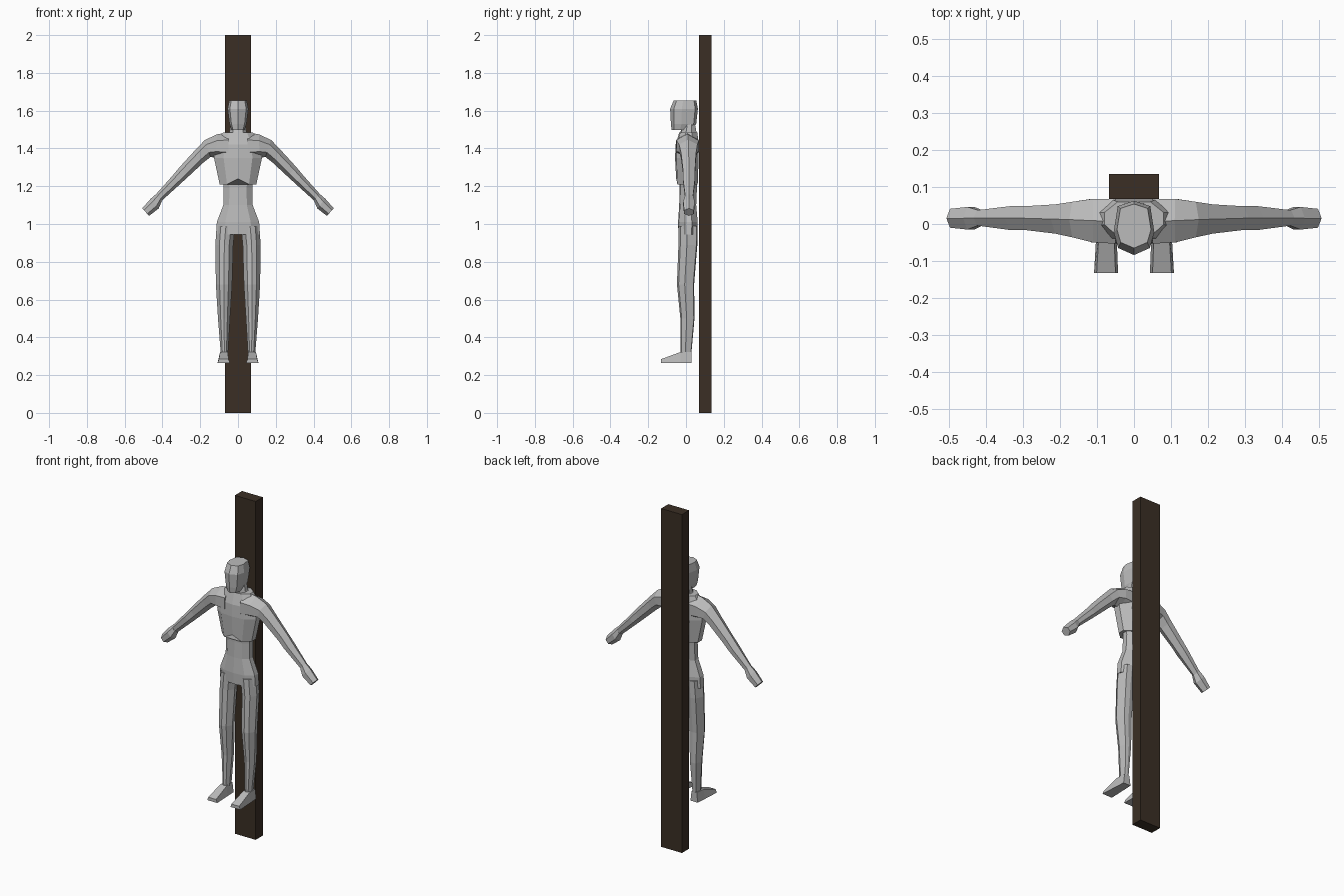
import bpy, bmesh

if "Cube" in bpy.data.objects:
    bpy.data.objects.remove(bpy.data.objects["Cube"])


def material(name, rgb):
    m = bpy.data.materials.new(name)
    m.diffuse_color = (*rgb, 1)
    m.use_nodes = True
    m.node_tree.nodes["Principled BSDF"].inputs["Base Color"].default_value = m.diffuse_color
    return m


GREY = material("light grey", (0.5, 0.5, 0.5))
BROWN = material("dark brown", (0.043, 0.028, 0.018))


def loft(name, rings, mat, mirror=False):
    """Skin a list of equal-length point rings and cap both ends."""
    bm = bmesh.new()
    loops = [[bm.verts.new(p) for p in ring] for ring in rings]
    n = len(loops[0])
    for a, b in zip(loops, loops[1:]):
        for i in range(n):
            j = (i + 1) % n
            bm.faces.new((a[i], a[j], b[j], b[i]))
    bm.faces.new(loops[0])
    bm.faces.new(loops[-1])
    bmesh.ops.recalc_face_normals(bm, faces=bm.faces)
    me = bpy.data.meshes.new(name)
    bm.to_mesh(me)
    bm.free()
    me.materials.append(mat)
    ob = bpy.data.objects.new(name, me)
    bpy.context.collection.objects.link(ob)
    if mirror:
        ob.modifiers.new("mirror", "MIRROR")
    return ob


BODY = [(.6, .06), (1, .36), (1, .7), (.55, 1)]
LEG = [(.55, .1), (1, .45), (.6, .95)]
HEAD = [(.78, .13), (1, .42), (.8, .9)]


def section(half, z, cx, w, f, b, lift=0, back=False):
    """Horizontal ring from a half profile; lift raises the front centre."""
    pts = [(0, 0)] + half + ([(0, 1)] if back else [])
    pts += [(-u, v) for u, v in reversed(half)]
    return [(cx + u * w, f + v * (b - f), z + (lift if i == 0 else 0))
            for i, (u, v) in enumerate(pts)]


# post behind the figure
loft("post", [[(-.068, .068, z), (.068, .068, z), (.068, .135, z), (-.068, .135, z)]
              for z in (0, 2)], BROWN)

# head and neck
loft("head", [section(HEAD, z, 0, w, f, b, back=True) for z, w, f, b in (
    (1.497, .033, -.076, .03), (1.53, .045, -.08, .054),
    (1.61, .055, -.084, .063), (1.655, .046, -.065, .054))], GREY)
loft("neck", [section(BODY, z, 0, w, f, b) for z, w, f, b in (
    (1.46, .06, -.038, .06), (1.487, .045, -.03, .055), (1.54, .036, -.012, .046))], GREY)

# rib cage with a raised arch at its lower front edge
loft("chest", [section(BODY, z, 0, w, f, b, lift) for z, w, f, b, lift in (
    (1.21, .097, -.052, .062, .03), (1.35, .127, -.058, .067, 0),
    (1.42, .12, -.055, .068, 0), (1.484, .08, -.036, .06, 0))], GREY)

# waist and hips
loft("abdomen", [section(BODY, z, 0, w, f, b) for z, w, f, b in (
    (1.28, .085, -.035, .058), (1.19, .076, -.034, .058), (1.10, .078, -.036, .054),
    (1.01, .112, -.042, .062), (.945, .116, -.04, .06))], GREY)

# legs
loft("legs", [section(LEG, z, (i + o) / 2, (o - i) / 2, f, b, back=True)
              for z, i, o, f, b in (
    (.99, .015, .113, -.04, .062), (.89, .025, .12, -.04, .06),
    (.68, .031, .117, -.048, .043), (.5, .042, .106, -.03, .045),
    (.31, .053, .091, -.03, .028))], GREY, mirror=True)

# feet
loft("feet", [[(i, y, .265), (o, y, .265), (o - .007, y, z), (i + .007, y, z)]
              for y, i, o, z in (
    (-.133, .043, .108, .284), (-.03, .047, .102, .322), (.03, .05, .098, .322))],
     GREY, mirror=True)


def arm_ring(tx, tz, bx, bz, f, b):
    """Six-sided ring between a top point and a bottom point."""
    m = (f + b) / 2
    return [(tx + (bx - tx) * t, y, tz + (bz - tz) * t) for t, y in (
        (0, m), (.27, f), (.73, f), (1, m), (.73, b), (.27, b))]


# arms and hands
loft("arms", [arm_ring(*r) for r in (
    (.05, 1.484, .05, 1.34, -.053, .068), (.11, 1.475, .115, 1.35, -.05, .068),
    (.175, 1.445, .145, 1.355, -.036, .06), (.225, 1.393, .18, 1.328, -.026, .053),
    (.31, 1.3, .262, 1.252, -.016, .048), (.35, 1.252, .3, 1.217, -.016, .048),
    (.435, 1.157, .405, 1.122, -.004, .037))], GREY, mirror=True)
loft("hands", [arm_ring(*r) for r in (
    (.432, 1.16, .403, 1.122, -.005, .038), (.462, 1.134, .42, 1.082, -.015, .046),
    (.507, 1.083, .471, 1.043, -.01, .041))], GREY, mirror=True)
